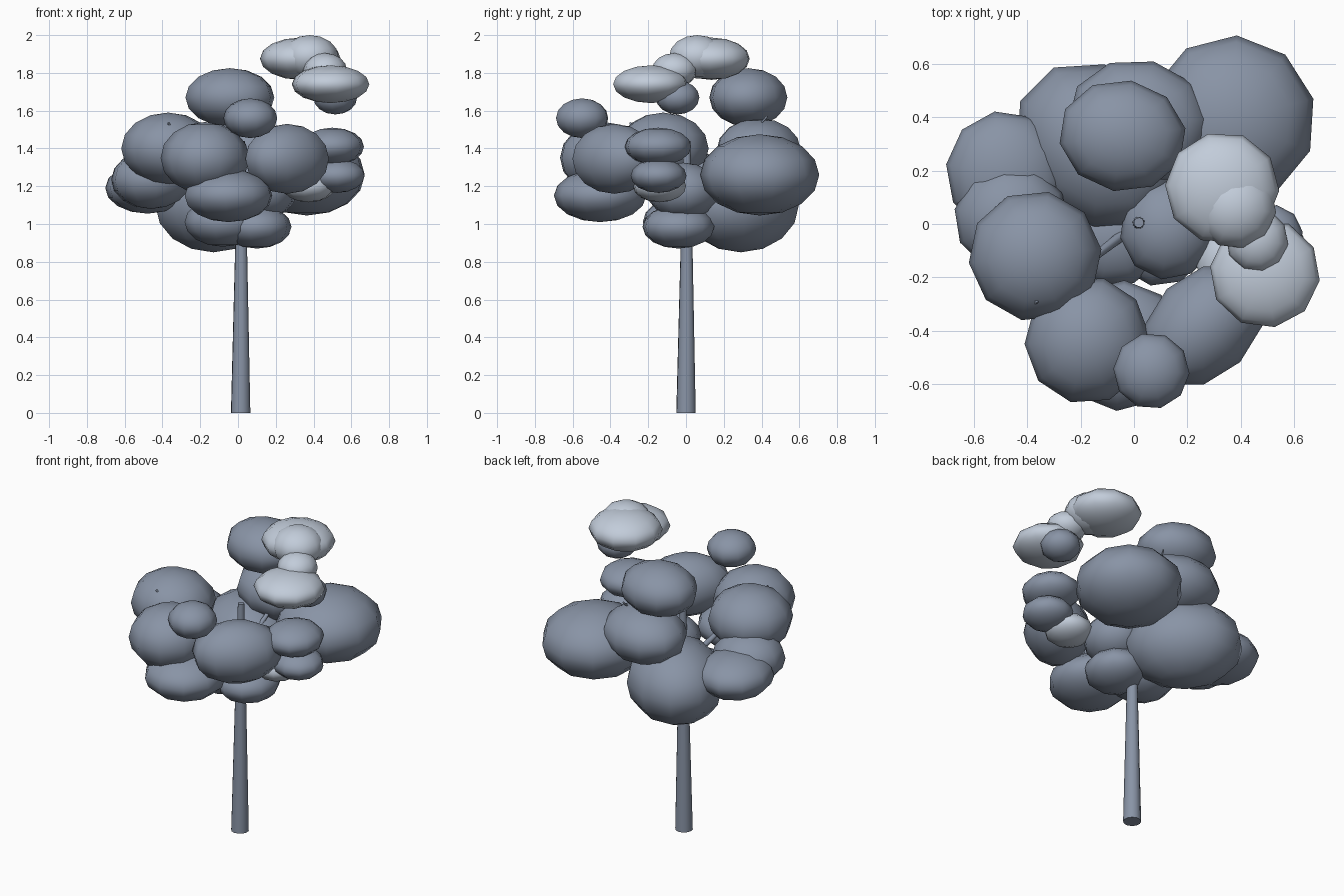
import bpy, math, random
from mathutils import Vector

random.seed(4)


def paint(name, rgb):
    mat = bpy.data.materials.new(name)
    mat.diffuse_color = (*rgb, 1)
    return mat


slate = paint("slate", (0.25, 0.295, 0.38))
pale = paint("pale", (0.54, 0.605, 0.70))


def finish(ob, name, mat):
    ob.name = name
    ob.data.materials.append(mat)
    bpy.context.view_layer.objects.active = ob
    bpy.ops.object.shade_smooth_by_angle(angle=math.radians(60))


def clump(name, mat, loc, radii, turn=None):
    """Low-poly squashed ball of leaves, turned about z."""
    bpy.ops.mesh.primitive_uv_sphere_add(
        segments=10, ring_count=8, radius=1, location=loc)
    ob = bpy.context.object
    ob.scale = (radii[0] * 1.02, radii[1] * 1.02, radii[2])
    ob.rotation_euler.z = (random.uniform(-0.3, 0.3) if turn is None
                           else math.radians(turn))
    finish(ob, name, mat)


def limb(name, a, b, r1, r2, sides=10):
    """Tapered round limb from a to b."""
    a, b = Vector(a), Vector(b)
    bpy.ops.mesh.primitive_cone_add(
        vertices=sides, radius1=r1, radius2=r2, depth=(b - a).length,
        location=(a + b) / 2,
        rotation=(b - a).to_track_quat('Z', 'Y').to_euler())
    finish(bpy.context.object, name, slate)


# Trunk and the branches hidden in the crown
limb("trunk", (0.014, 0, 0), (0.018, 0.005, 1.44), 0.052, 0.019, 12)
limb("left_branch", (0.01, 0, 1.05), (-0.37, -0.295, 1.535), 0.022, 0.006, 8)
limb("back_branch", (0.01, 0, 1.1), (0.14, 0.43, 1.57), 0.018, 0.005, 8)

# Main crown: centre, radii, optional turn
crown = [
    ((-0.043, 0.33, 1.67), (0.235, 0.205, 0.155)),       # top
    ((0.02, 0.385, 1.39), (0.265, 0.225, 0.17)),         # back
    ((-0.13, 0.29, 1.10), (0.34, 0.28, 0.25), -45),      # big low back
    ((0.365, 0.39, 1.26), (0.31, 0.31, 0.215)),          # right back
    ((-0.37, -0.12, 1.40), (0.245, 0.24, 0.19)),         # left
    ((-0.175, -0.435, 1.35), (0.23, 0.235, 0.19)),       # front left
    ((0.26, -0.38, 1.345), (0.26, 0.19, 0.185), 45),     # front right
    ((-0.05, -0.455, 1.15), (0.235, 0.24, 0.14)),        # front low
    ((0.065, -0.55, 1.56), (0.14, 0.14, 0.105)),         # front upper
    ((-0.48, 0.19, 1.19), (0.22, 0.23, 0.135)),          # left low back
    ((-0.46, 0.025, 1.235), (0.21, 0.20, 0.155)),        # left low
    ((0.50, -0.148, 1.41), (0.165, 0.175, 0.10)),        # right upper
    ((0.525, -0.145, 1.255), (0.148, 0.145, 0.09)),      # right lower
    ((0.13, -0.015, 1.175), (0.18, 0.19, 0.15)),         # centre
    ((0.10, -0.04, 0.985), (0.18, 0.19, 0.115)),         # low right of trunk
    ((-0.08, -0.04, 1.01), (0.20, 0.19, 0.13)),          # low left of trunk
    ((0.515, -0.045, 1.67), (0.115, 0.115, 0.09)),       # under pale puffs
]
for i, part in enumerate(crown):
    clump(f"leaf_clump_{i + 1}", slate, *part)

# Pale clumps at the upper right, plus one tucked inside
puffs = [
    ((0.33, 0.135, 1.875), (0.21, 0.205, 0.112)),
    ((0.38, 0.06, 1.885), (0.15, 0.15, 0.115)),
    ((0.46, -0.06, 1.815), (0.115, 0.12, 0.09)),
    ((0.49, -0.185, 1.74), (0.203, 0.20, 0.10)),
    ((0.375, -0.14, 1.20), (0.14, 0.14, 0.085)),
]
for i, part in enumerate(puffs):
    clump(f"pale_clump_{i + 1}", pale, *part)
